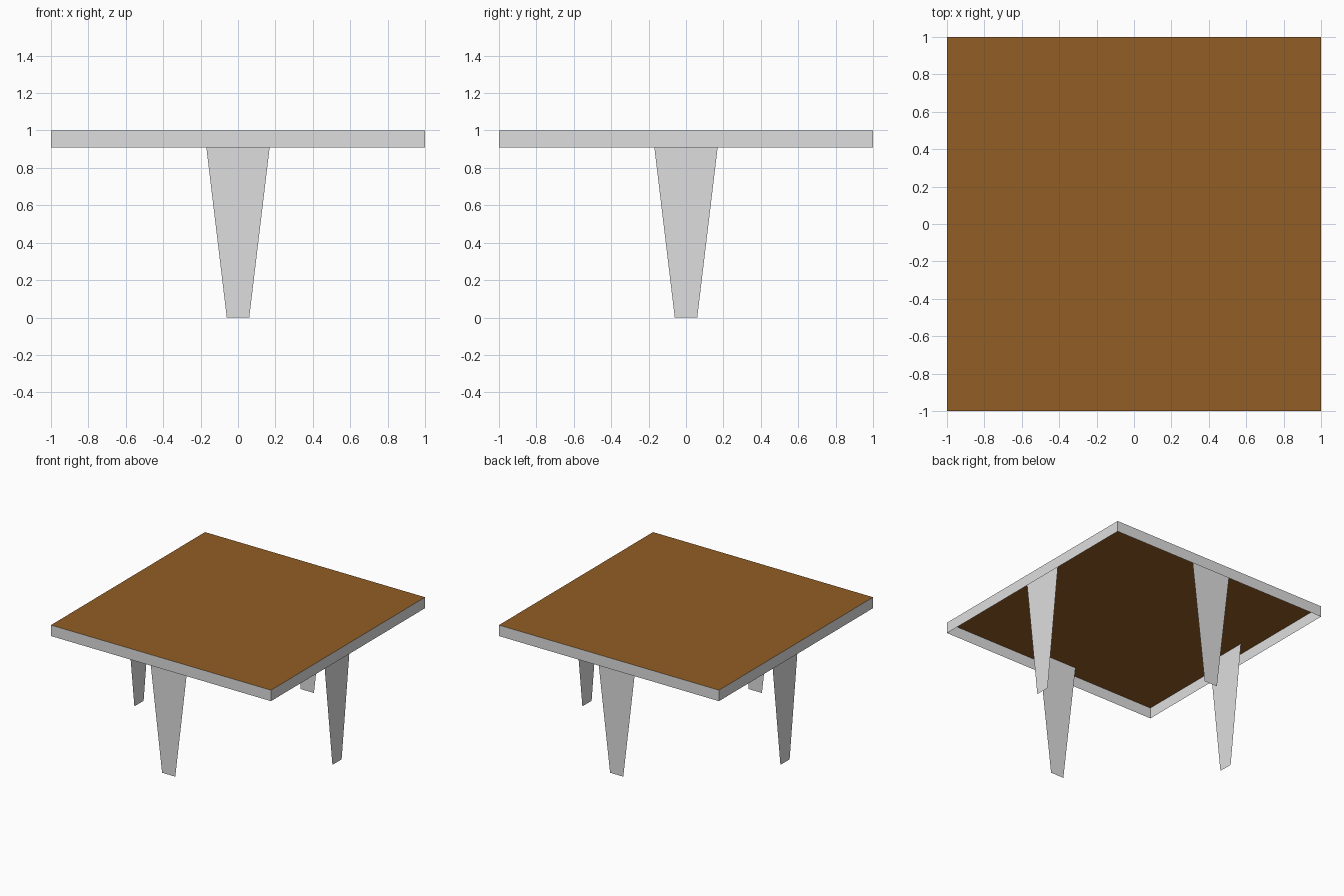
import bpy
import math
from mathutils import Matrix

if "Cube" in bpy.data.objects:
    bpy.data.objects.remove(bpy.data.objects["Cube"])


def material(name, rgb):
    m = bpy.data.materials.new(name)
    m.diffuse_color = (*rgb, 1.0)
    m.use_nodes = True
    m.node_tree.nodes["Principled BSDF"].inputs["Base Color"].default_value = m.diffuse_color
    return m


grey = material("light_grey", (0.73, 0.73, 0.73))
brown = material("wood_brown", (0.29, 0.11, 0.018))


def sheet(name, points, mat, turn=0.0):
    """One flat single-sided panel, turned about the z axis."""
    mesh = bpy.data.meshes.new(name)
    mesh.from_pydata(points, [], [tuple(range(len(points)))])
    mesh.transform(Matrix.Rotation(turn, 4, 'Z'))
    mesh.materials.append(mat)
    obj = bpy.data.objects.new(name, mesh)
    bpy.context.collection.objects.link(obj)
    return obj


TOP, RIM = 1.0, 0.91      # table top height and lower edge of the rim
LEG_Y = -0.9              # legs stand slightly inside the rim

# Table top: a thin brown sheet, open underneath
sheet("table_top", [(-1, -1, TOP), (1, -1, TOP), (1, 1, TOP), (-1, 1, TOP)], brown)

# Rim panel and tapered sheet leg in the middle of each side
for i, side in enumerate(("front", "right", "back", "left")):
    turn = i * math.pi / 2
    sheet(side + "_rim",
          [(-1, -1, RIM), (1, -1, RIM), (1, -1, TOP), (-1, -1, TOP)], grey, turn)
    sheet(side + "_leg",
          [(-0.06, LEG_Y, 0), (0.06, LEG_Y, 0),
           (0.18, LEG_Y, TOP), (-0.18, LEG_Y, TOP)], grey, turn)
